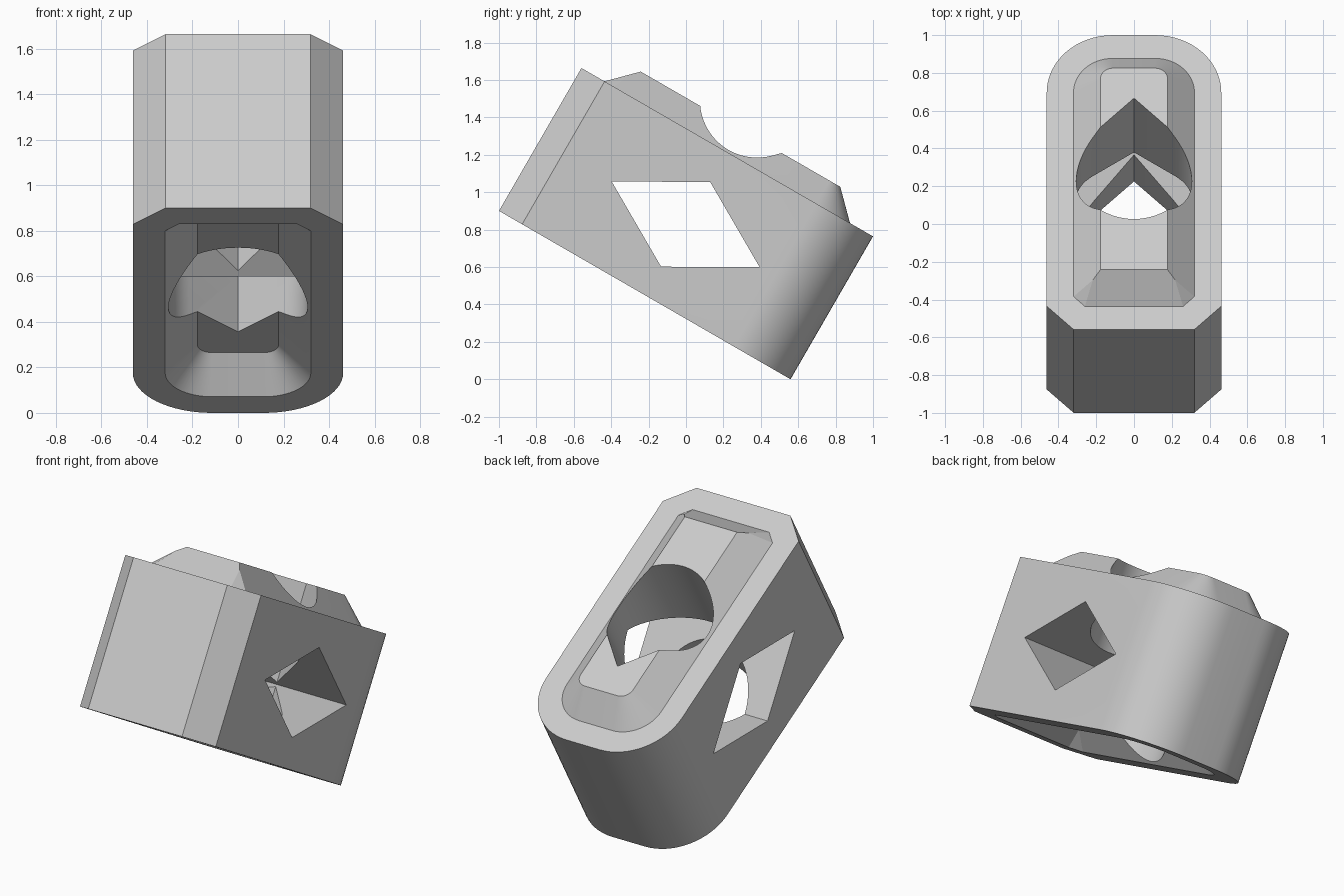
import bpy, bmesh, math
from mathutils import Matrix

W, L, H = 0.462, 1.8, 0.882    # half width, length and thickness of the block
CHAMFER, RADIUS, STEP = 0.143, 0.35, 0.142
SEG = 16
HOLE_MID, HOLE_R = 0.9, 0.306

if "Cube" in bpy.data.objects:
    bpy.data.objects.remove(bpy.data.objects["Cube"], do_unlink=True)

grey = bpy.data.materials.new("light grey")
grey.use_nodes = True
grey.diffuse_color = (0.6, 0.6, 0.6, 1)
grey.node_tree.nodes["Principled BSDF"].inputs["Base Color"].default_value = (0.6, 0.6, 0.6, 1)


def outline(inset):
    """Block outline moved inward: chamfered front corners, rounded back corners."""
    w = W - inset
    c = max(0, CHAMFER - inset * (2 - math.sqrt(2)))
    r = RADIUS - inset
    half = [(w - c, inset), (w, inset + c)]
    for i in range(SEG + 1):
        a = math.pi / 2 * i / SEG
        half.append((W - RADIUS + r * math.cos(a), L - RADIUS + r * math.sin(a)))
    return half + [(-x, y) for x, y in reversed(half)]


def loft(name, rings):
    """Closed solid through rings of equal point count."""
    bm = bmesh.new()
    loops = [[bm.verts.new(p) for p in ring] for ring in rings]
    for a, b in zip(loops, loops[1:]):
        for i in range(len(a)):
            j = (i + 1) % len(a)
            bm.faces.new((a[i], a[j], b[j], b[i]))
    bm.faces.new(loops[0][::-1])
    bm.faces.new(loops[-1])
    bmesh.ops.remove_doubles(bm, verts=bm.verts, dist=1e-5)
    bmesh.ops.recalc_face_normals(bm, faces=bm.faces)
    mesh = bpy.data.meshes.new(name)
    bm.to_mesh(mesh)
    bm.free()
    mesh.materials.append(grey)
    obj = bpy.data.objects.new(name, mesh)
    bpy.context.collection.objects.link(obj)
    return obj


# Block with a tapered socket below and a matching tapered boss on top
corner = CHAMFER / (2 - math.sqrt(2))    # inset at which the chamfer runs out
taper = [(STEP, 0), (corner, corner - STEP), (2 * STEP, STEP)]
levels = [(d, z) for d, z in reversed(taper)] + [(0, 0), (0, H)]
levels += [(d, H + z) for d, z in taper]
block = loft("link_block", [[(x, y, z) for x, y in outline(d)] for d, z in levels])

# Teardrop hole through the thickness, pointed towards the rounded end
drop = [(0, HOLE_MID + HOLE_R * math.sqrt(2))]
for i in range(3 * SEG + 1):
    a = math.radians(135 + 270 * i / (3 * SEG))
    drop.append((HOLE_R * math.cos(a), HOLE_MID + HOLE_R * math.sin(a)))
teardrop = loft("teardrop_cutter", [[(x, y, z) for x, y in drop] for z in (-1, 2)])

# Diamond hole from side to side
diamond = [(-0.456, 0), (0, 0.262), (0.456, 0), (0, -0.262)]
cross = loft("diamond_cutter", [[(x, HOLE_MID + y, 0.437 + z) for y, z in diamond]
                                for x in (-1, 1)])

for cutter in (teardrop, cross):
    cutter.hide_render = True
    mod = block.modifiers.new(cutter.name, 'BOOLEAN')
    mod.operation = 'DIFFERENCE'
    mod.solver = 'EXACT'
    mod.object = cutter
bpy.context.view_layer.update()
cut = bpy.data.meshes.new_from_object(block.evaluated_get(bpy.context.evaluated_depsgraph_get()))
block.modifiers.clear()
block.data = cut
for cutter in (teardrop, cross):
    bpy.data.objects.remove(cutter, do_unlink=True)

# Tilt the block so that it rests on its rounded end
cut.transform(Matrix.Translation((0, -1, L / 2)) @ Matrix.Rotation(math.radians(-30), 4, 'X'))

bpy.ops.object.select_all(action='DESELECT')
block.select_set(True)
bpy.context.view_layer.objects.active = block
bpy.ops.object.shade_smooth_by_angle(angle=math.radians(30))
